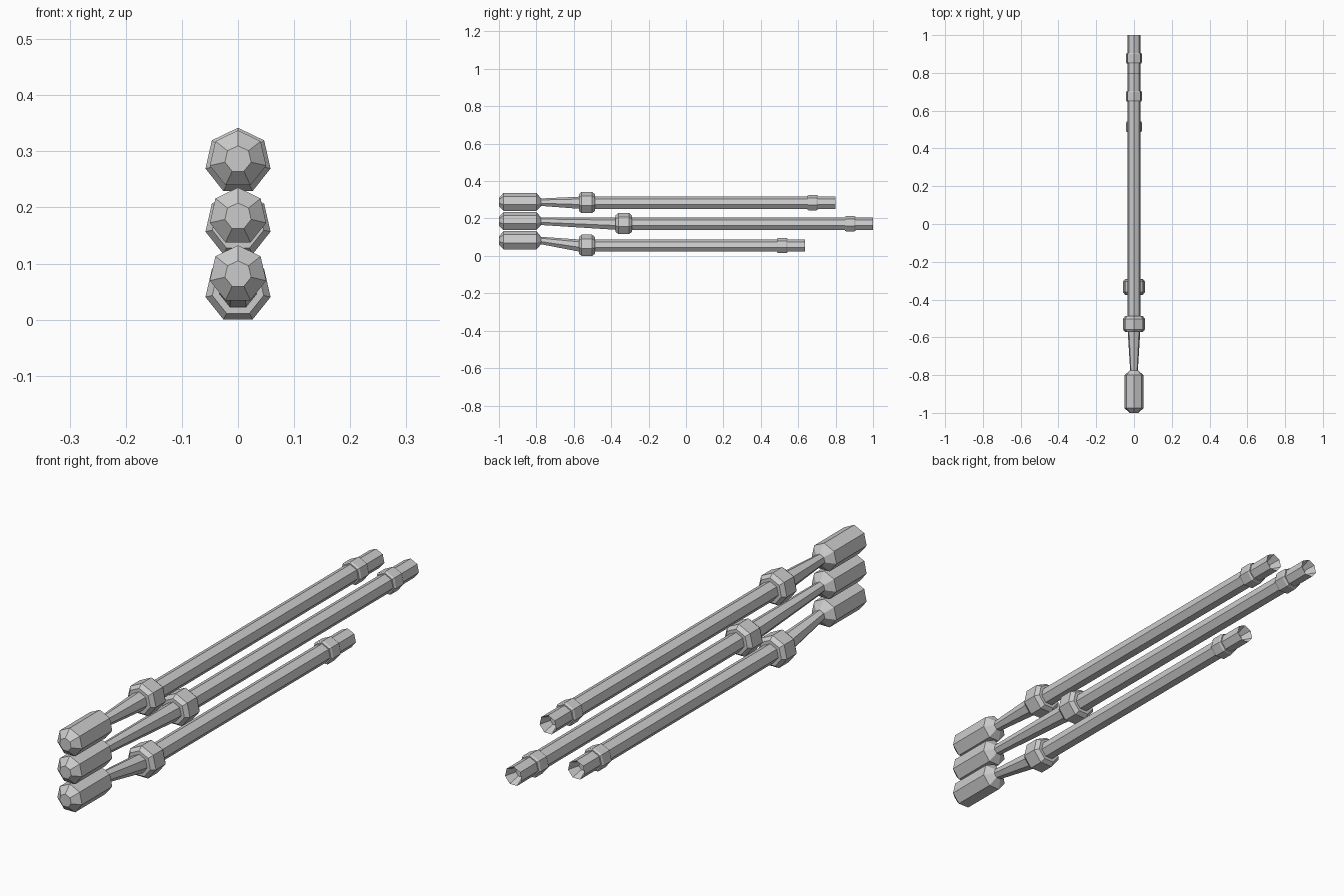
import bpy, bmesh
from math import sin, cos, pi

if "Cube" in bpy.data.objects:
    bpy.data.objects.remove(bpy.data.objects["Cube"])

SIDES = 7

def lathe(name, profile, cap_start=False, cap_end=False):
    """Seven-sided loft along y; profile rows are (y, radius, centre z)."""
    bm = bmesh.new()
    rings = []
    for y, r, zc in profile:
        rings.append([bm.verts.new((r * sin(2 * pi * i / SIDES), y,
                                    zc + r * cos(2 * pi * i / SIDES)))
                      for i in range(SIDES)])
    for a, b in zip(rings, rings[1:]):
        for i in range(SIDES):
            j = (i + 1) % SIDES
            bm.faces.new((a[i], a[j], b[j], b[i]))
    if cap_start:
        bm.faces.new(rings[0][::-1])
    if cap_end:
        bm.faces.new(rings[-1])
    bmesh.ops.recalc_face_normals(bm, faces=bm.faces)
    mesh = bpy.data.meshes.new(name)
    bm.to_mesh(mesh)
    bm.free()
    obj = bpy.data.objects.new(name, mesh)
    bpy.context.collection.objects.link(obj)
    return obj

def rod(label, head_z, tube_z, collar_y, band_y, end_y):
    h, t = head_z, tube_z
    # chamfered head and the slanting neck behind it
    lathe(label + "_head_and_neck", [
        (-1.0, .024, h), (-.975, .0515, h), (-.80, .0515, h),
        (-.775, .021, h), (collar_y - .04, .034, t)], cap_start=True)
    # large collar
    lathe(label + "_collar", [
        (collar_y - .043, .034, t), (collar_y - .043, .047, t),
        (collar_y - .028, .0595, t), (collar_y + .028, .0595, t),
        (collar_y + .043, .047, t), (collar_y + .043, .034, t)])
    # long tube with a tapered recess in its open end
    lathe(label + "_tube", [
        (collar_y, .0345, t), (end_y, .0345, t), (end_y - .04, .018, t)],
        cap_end=True)
    # small band near the end
    lathe(label + "_band", [
        (band_y - .028, .034, t), (band_y - .028, .039, t),
        (band_y - .021, .043, t), (band_y + .021, .043, t),
        (band_y + .028, .039, t), (band_y + .028, .034, t)])

rod("upper", .286, .2825, -.53, .677, .80)
rod("middle", .184, .17, -.333, .878, 1.0)
rod("lower", .081, .0536, -.53, .514, .635)
